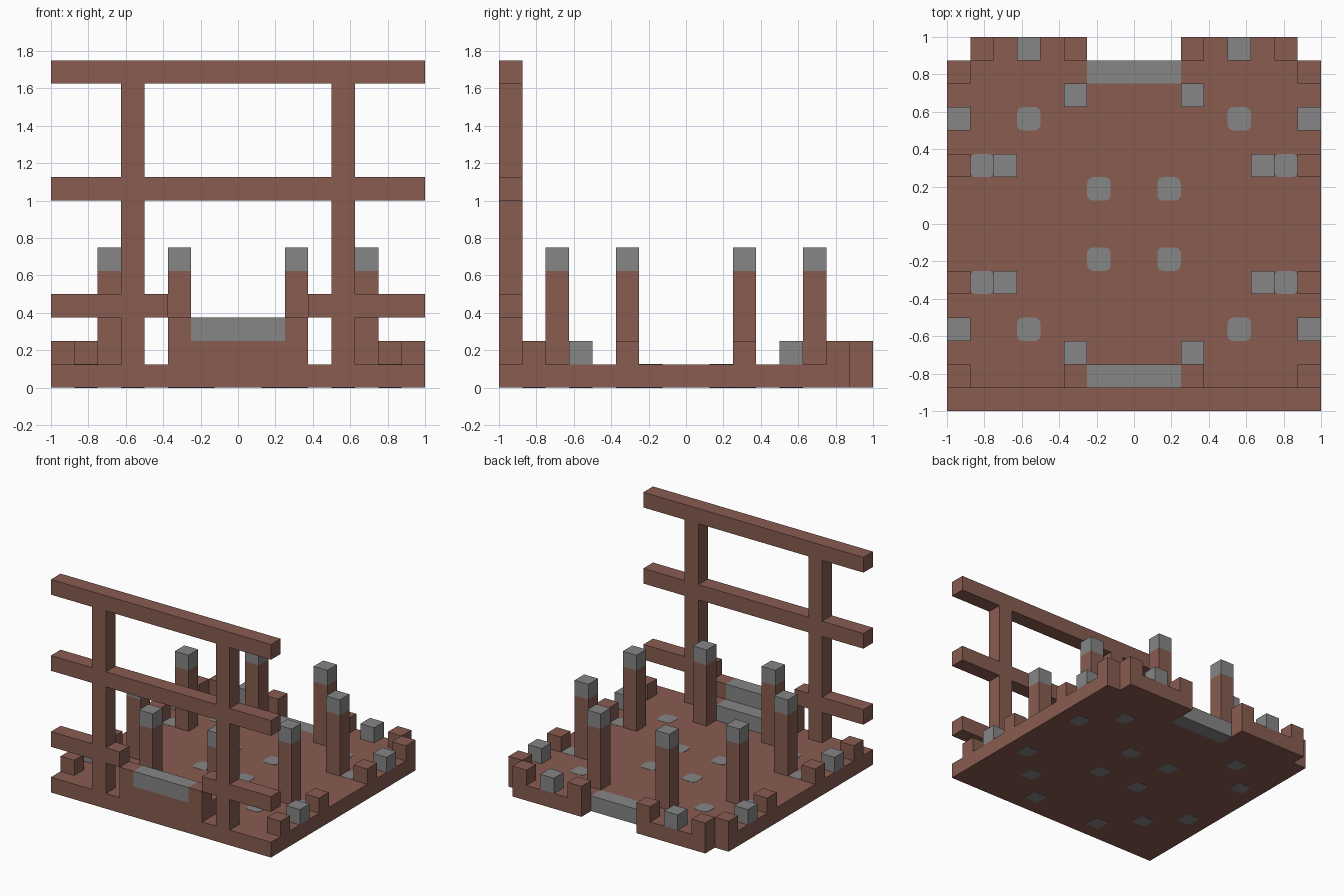
import bpy
import bmesh

default = bpy.data.objects.get("Cube")
if default:
    bpy.data.objects.remove(default, do_unlink=True)

U = 0.125  # side of one block


def material(name, color):
    m = bpy.data.materials.new(name)
    m.use_nodes = True
    m.diffuse_color = color
    m.node_tree.nodes["Principled BSDF"].inputs["Base Color"].default_value = color
    return m


BROWN = material("reddish brown", (0.246, 0.107, 0.082, 1))
GREY = material("stone grey", (0.24, 0.24, 0.24, 1))


def add_object(name, bm, mat):
    mesh = bpy.data.meshes.new(name)
    bmesh.ops.recalc_face_normals(bm, faces=bm.faces)
    bm.to_mesh(mesh)
    bm.free()
    mesh.materials.append(mat)
    obj = bpy.data.objects.new(name, mesh)
    bpy.context.collection.objects.link(obj)
    return obj


def box(name, x, y, z, mat):
    """Box from (min, max) pairs, measured in blocks."""
    bm = bmesh.new()
    bmesh.ops.create_cube(bm, size=1)
    for v in bm.verts:
        v.co = [U * (pair[0] if c < 0 else pair[1]) for c, pair in zip(v.co, (x, y, z))]
    return add_object(name, bm, mat)


def pair(name, x, y, z, mat):
    """The same box on the left and the right."""
    box(name + "_left", x, y, z, mat)
    box(name + "_right", (-x[1], -x[0]), y, z, mat)


def stud(name, x, y):
    """Grey inlay through the floor with rounded corners."""
    obj = box(name, (x, x + 1), (y, y + 1), (0, 1), GREY)
    bm = bmesh.new()
    bm.from_mesh(obj.data)
    upright = [e for e in bm.edges if abs(e.verts[0].co.z - e.verts[1].co.z) > U / 2]
    bmesh.ops.bevel(bm, geom=upright, offset=0.03, segments=3, profile=0.5, affect='EDGES')
    for v in bm.verts:
        v.co.z += 0.002 if v.co.z > U / 2 else -0.002
    bm.to_mesh(obj.data)
    bm.free()


# Floor slab with clipped back corners and a doorway notch
half = [(8, -8), (8, 7), (7, 7), (7, 8), (2, 8), (2, 6)]
outline = half + [(-x, y) for x, y in reversed(half)]
bm = bmesh.new()
base = bm.faces.new([bm.verts.new((x * U, y * U, 0)) for x, y in outline])
top = bmesh.ops.extrude_face_region(bm, geom=[base])["geom"]
bmesh.ops.translate(bm, vec=(0, 0, U), verts=[g for g in top if isinstance(g, bmesh.types.BMVert)])
add_object("floor", bm, BROWN)
box("back_threshold", (-2, 2), (6, 7), (0, 1), GREY)

# Floor inlays
for x, y in [(4, 4), (4, -5), (1, 1), (1, -2), (6, 2), (6, -3), ]:
    stud("floor_stud_left", x, y)
    stud("floor_stud_right", -x - 1, y)

# Inlays on the underside below the front step
for x in (2, -3):
    box("under_stud", (x, x + 1), (-7, -6), (-0.016, 0.5), GREY)

# Ring of posts with grey caps
for label, x, y in [("front", 2, -6), ("back", 2, 5), ("front_side", 5, -3), ("back_side", 5, 2)]:
    pair(label + "_post", (x, x + 1), (y, y + 1), (1, 5), BROWN)
    pair(label + "_post_cap", (x, x + 1), (y, y + 1), (5, 6), GREY)

# Low blocks around the rim
for x, y, mat in [(7, -7, BROWN), (7, -5, GREY), (7, -3, BROWN), (7, 2, BROWN), (7, 4, GREY),
                  (7, 6, BROWN), (6, 7, BROWN), (4, 7, GREY), (2, 7, BROWN)]:
    pair("rim_block", (x, x + 1), (y, y + 1), (1, 2), mat)

# Front steps
box("front_lower_step", (-2, 2), (-7, -6), (1, 2), GREY)
pair("step_side", (2, 3), (-7, -6), (1, 2), BROWN)
box("front_wall", (-2, 2), (-8, -7), (1, 2), BROWN)
box("front_upper_step", (-2, 2), (-8, -7), (2, 3), GREY)
pair("front_wall_end", (2, 3), (-8, -7), (1, 3), BROWN)

# Tall front frame
pair("frame_upright", (4, 5), (-8, -7), (1, 13), BROWN)
box("frame_top_rail", (-8, 8), (-8, -7), (13, 14), BROWN)
box("frame_middle_rail", (-8, 8), (-8, -7), (8, 9), BROWN)
pair("frame_low_rail", (3, 8), (-8, -7), (3, 4), BROWN)
